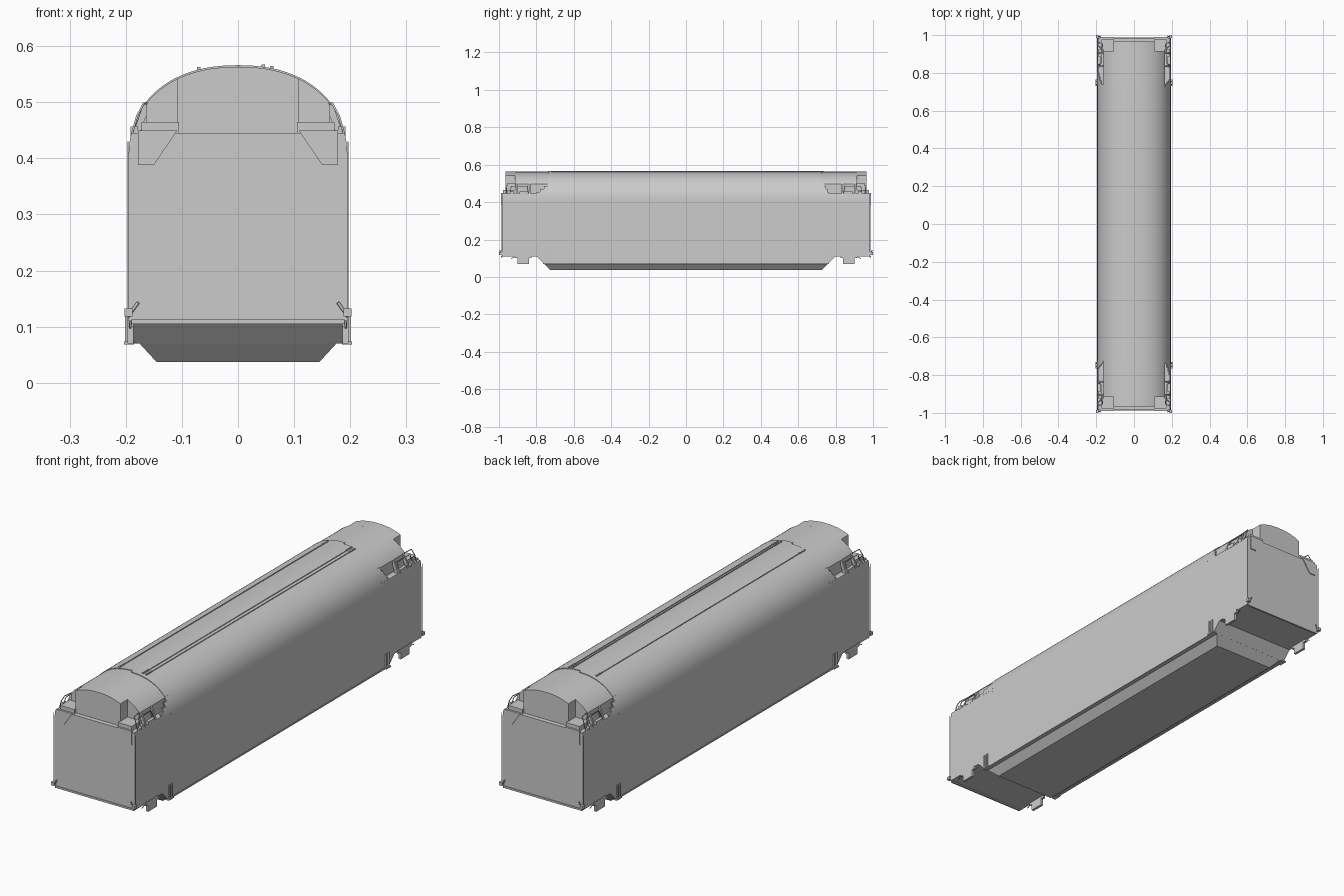
import bpy, bmesh, math

if "Cube" in bpy.data.objects:
    bpy.data.objects.remove(bpy.data.objects["Cube"])

HALF_W, SPRING, RISE, POW = 0.195, 0.40, 0.166, 2.25


def roof_z(x, drop=0.0):
    return SPRING - drop + RISE * (1 - abs(x / HALF_W) ** POW) ** (1 / POW)


def roof_x(z):
    t = max(0.0, (z - SPRING) / RISE)
    return HALF_W * (1 - t ** POW) ** (1 / POW)


def arch(x_lim, drop=0.0, n=40):
    """Roof curve from +x_lim to -x_lim, spaced evenly in angle."""
    a = math.asin(x_lim / HALF_W)
    xs = [HALF_W * math.sin(a - 2 * a * i / n) for i in range(n + 1)]
    return [(x, roof_z(x, drop)) for x in xs]


def prism(name, pts, a, b, axis='y', s=1, smooth=False):
    """Extrude a closed outline along y (x,z points) or x (y,z points); s=-1 turns it to the other end."""
    bm = bmesh.new()

    def vert(p, t):
        x, y = (p[0], t) if axis == 'y' else (t, p[0])
        return bm.verts.new((s * x, s * y, p[1]))

    A, B = [vert(p, a) for p in pts], [vert(p, b) for p in pts]
    bm.faces.new(A)
    bm.faces.new(B[::-1])
    for i in range(len(pts)):
        j = (i + 1) % len(pts)
        bm.faces.new((A[i], B[i], B[j], A[j]))
    bmesh.ops.recalc_face_normals(bm, faces=bm.faces)
    me = bpy.data.meshes.new(name)
    bm.to_mesh(me)
    bm.free()
    ob = bpy.data.objects.new(name, me)
    bpy.context.collection.objects.link(ob)
    if smooth:
        bpy.ops.object.select_all(action='DESELECT')
        ob.select_set(True)
        bpy.context.view_layer.objects.active = ob
        bpy.ops.object.shade_smooth_by_angle(angle=math.radians(25))
    return ob


def box(name, x0, x1, y0, y1, z0, z1, s=1):
    return prism(name, [(x0, z0), (x1, z0), (x1, z1), (x0, z1)], y0, y1, s=s)


def rod(name, pts, s=1, r=0.002):
    cu = bpy.data.curves.new(name, 'CURVE')
    cu.dimensions = '3D'
    cu.bevel_depth, cu.bevel_resolution, cu.use_fill_caps = r, 1, True
    sp = cu.splines.new('POLY')
    sp.points.add(len(pts) - 1)
    for p, q in zip(sp.points, pts):
        p.co = (s * q[0], s * q[1], q[2], 1)
    ob = bpy.data.objects.new(name, cu)
    bpy.context.collection.objects.link(ob)
    return ob


# main barrel-roofed body
prism('main_body', [(-HALF_W, 0.07), (HALF_W, 0.07)] + arch(HALF_W), -0.72, 0.72, smooth=True)

# tapered belly tank under the floor
bm = bmesh.new()
top = [bm.verts.new((x, y, 0.075)) for x, y in ((-.18, -.765), (.18, -.765), (.18, .765), (-.18, .765))]
low = [bm.verts.new((x, y, 0.037)) for x, y in ((-.145, -.725), (.145, -.725), (.145, .725), (-.145, .725))]
bm.faces.new(top)
bm.faces.new(low)
for i in range(4):
    bm.faces.new((top[i], top[(i + 1) % 4], low[(i + 1) % 4], low[i]))
bmesh.ops.recalc_face_normals(bm, faces=bm.faces)
me = bpy.data.meshes.new('belly_tank')
bm.to_mesh(me)
bm.free()
bpy.context.collection.objects.link(bpy.data.objects.new('belly_tank', me))

# conduits running along the roof
for x in (-0.07, 0.045, 0.06):
    z = roof_z(x)
    box('roof_conduit', x - .002, x + .002, -0.70, 0.70, z - .004, z + .003)
    for y in (-0.70, 0.70):
        box('conduit_end', x - .003, x + .003, y - .02, y + .02, z - .004, z + .004)

for s in (1, -1):
    # lower end body, its floor slope and the flat deck
    deck = 0.445
    side = [(roof_x(z), z) for z in (SPRING, 0.415, 0.43, deck)]
    prism('end_body', [(-HALF_W, 0.11), (HALF_W, 0.11)] + side + [(-x, z) for x, z in side[::-1]],
          -0.985, -0.71, s=s, smooth=True)
    prism('floor_slope', [(-0.71, 0.07), (-0.76, 0.07), (-0.80, 0.11), (-0.71, 0.12)],
          -HALF_W, HALF_W, 'x', s)

    # roof hood: wide rear part and narrower nose
    xh = roof_x(0.50)
    prism('end_hood', [(-xh, 0.44), (xh, 0.44)] + arch(xh, 0.003), -0.915, -0.715, s=s, smooth=True)
    prism('hood_nose', [(-.108, 0.44), (.108, 0.44)] + arch(.108, 0.003), -0.965, -0.91, s=s, smooth=True)

    # raised rim where the roof ends, one half longer than the other
    curve = arch(HALF_W)
    for half, y in ((curve[:21], -0.738), (curve[20:], -0.725)):
        prism('roof_rim', half + [(x * .965, z - .006) for x, z in half[::-1]], y, -0.715, s=s, smooth=True)

    # end sill along the bottom of the end wall
    box('end_sill', -0.19, 0.19, -0.988, -0.98, 0.105, 0.113, s)

    for m in (-1, 1):
        # corner shelf and gusset plate on the end wall
        lo, hi = sorted((m * .105, m * .172))
        box('corner_shelf', lo, hi, -0.978, -0.912, 0.44, 0.465, s)
        prism('corner_gusset', [(m * .108, .45), (m * .15, .388), (m * .178, .388), (m * .178, .45)],
              -0.989, -0.98, s=s)

        # side cheek tapering from the main roof down to the deck
        cheek_y = -0.80 if m == 1 else -0.765
        for k in range(4):
            z0, z1 = 0.44 + k * .015, 0.455 + k * .015
            y = cheek_y + (abs(cheek_y) - 0.74) * (k / 3)
            prism('side_cheek', [(m * roof_x(z0), z0), (m * roof_x(z1), z1),
                                 (m * (roof_x(z1) - .006), z1), (m * (roof_x(z0) - .006), z0)], y, -0.715, s=s)

        # sloping struts between hood and body side
        strut = [(m * .163, .50), (m * .172, .49), (m * .192, .44), (m * .176, .44), (m * .160, .487)]
        for y in (-0.835, -0.905):
            prism('hood_strut', strut, y - .004, y + .004, s=s)

        # foot blocks and grab rails on the deck edge
        lo, hi = sorted((m * .178, m * .192))
        for y0, y1 in ((-.89, -.845), (-.94, -.92)):
            box('deck_step', lo, hi, y0, y1, 0.44, 0.457, s)
        rod('deck_grab_rail', [(m * .19, -.96, .44), (m * .18, -.96, .475), (m * .168, -.955, .498),
                               (m * .163, -.91, .498)], s)
        rod('deck_side_rail', [(m * .19, -.94, .44), (m * .174, -.935, .485), (m * .174, -.85, .485),
                               (m * .19, -.84, .44)], s)

        # end-wall grab irons, corner posts and coupling levers
        rod('corner_iron', [(m * .196, -.988, .115), (m * .196, -.988, .43)], s, .0012)
        rod('coupling_lever', [(m * .196, -.99, .118), (m * .178, -.994, .143)], s, .003)
        lo, hi = sorted((m * .188, m * .202))
        box('corner_bracket', lo, hi, -1.0, -.984, .118, .132, s)

        # jacking pad and step below the body side
        lo, hi = sorted((m * .186, m * .197))
        box('jacking_pad', lo, hi, -.90, -.84, .07, .115, s)
        box('pad_web', lo, hi, -.915, -.825, .10, .115, s)
        rod('step_rod', [(m * .192, -.91, .112), (m * .192, -.935, .097)], s)

        # upright grab irons at the body side
        lo, hi = sorted((m * .193, m * .201))
        for y in (-.755, -.738):
            box('side_grab_iron', lo, hi, y - .003, y + .003, .07, .132, s)
        box('side_foot', min(m * .185, m * .203), max(m * .185, m * .203), -.765, -.73, .068, .074, s)
    # lower side sill strip
for m in (-1, 1):
    lo, hi = sorted((m * .185, m * .197))
    box('side_sill', lo, hi, -0.75, 0.75, 0.068, 0.074)
